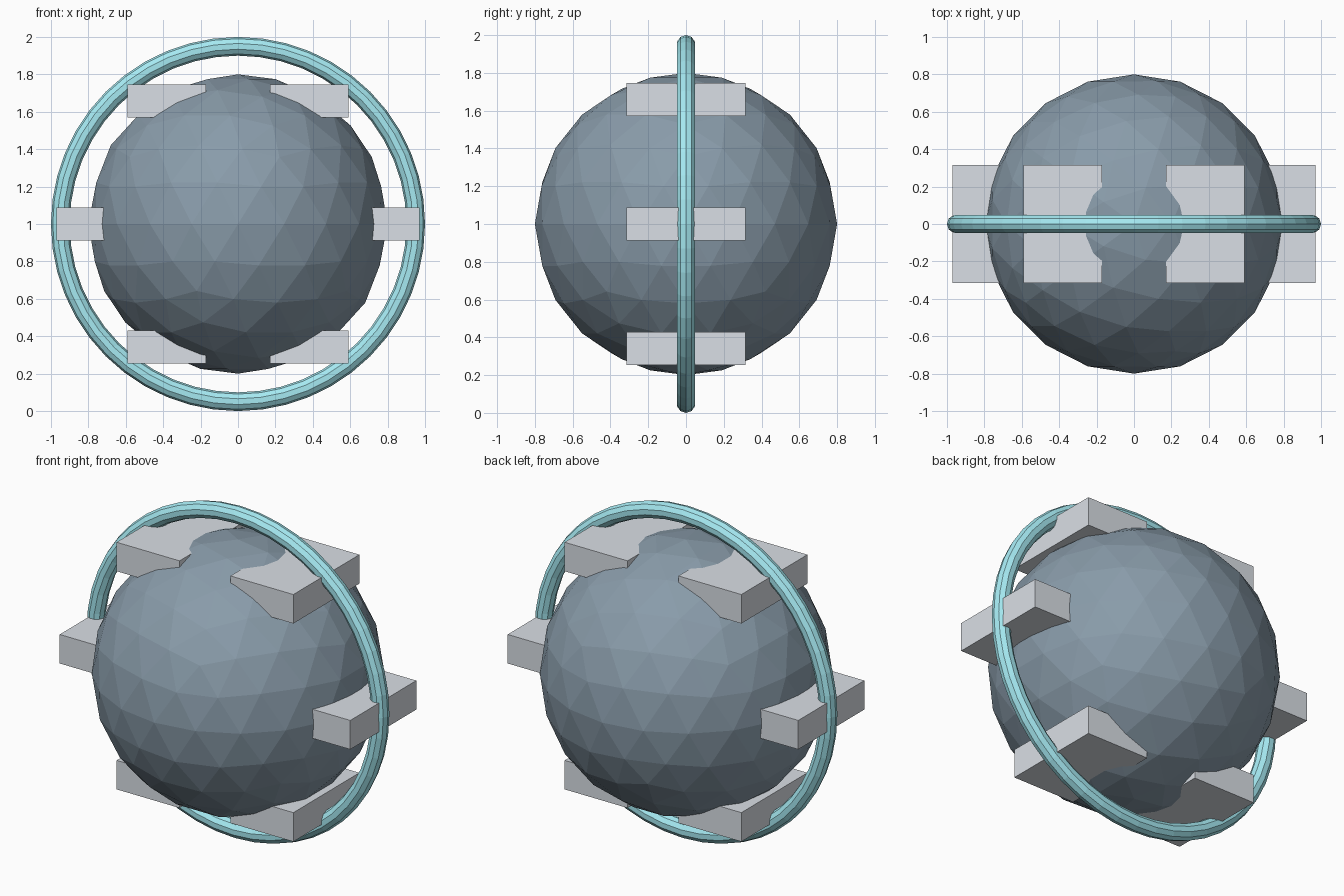
import bpy
from math import pi, cos, sin

if "Cube" in bpy.data.objects:
    bpy.data.objects.remove(bpy.data.objects["Cube"])

CENTRE_Z = 1.0


def material(name, rgb):
    mat = bpy.data.materials.new(name)
    mat.diffuse_color = (*rgb, 1.0)
    mat.use_nodes = True
    mat.node_tree.nodes["Principled BSDF"].inputs["Base Color"].default_value = mat.diffuse_color
    return mat


def finish(name, mat=None):
    obj = bpy.context.object
    obj.name = name
    if mat:
        obj.data.materials.append(mat)
    return obj


slate = material("slate", (0.25, 0.33, 0.40))
cyan = material("cyan", (0.38, 0.82, 0.89))
pale = material("pale_grey", (0.70, 0.74, 0.79))

# Faceted core
bpy.ops.mesh.primitive_ico_sphere_add(subdivisions=3, radius=0.8,
                                      location=(0, 0, CENTRE_Z))
finish("core_sphere", slate)

# Upright ring around the core
bpy.ops.mesh.primitive_torus_add(major_radius=0.95, minor_radius=0.05,
                                 major_segments=48, minor_segments=10,
                                 location=(0, 0, CENTRE_Z),
                                 rotation=(pi / 2, 0, 0))
finish("outer_ring", cyan)

# Six unrotated blocks spaced evenly around the ring
for i in range(6):
    a = i * pi / 3
    bpy.ops.mesh.primitive_cube_add(
        size=1, location=(0.76 * cos(a), 0, CENTRE_Z + 0.76 * sin(a)))
    block = finish(f"ring_block_{i + 1}", pale)
    block.scale = (0.42, 0.63, 0.175)
